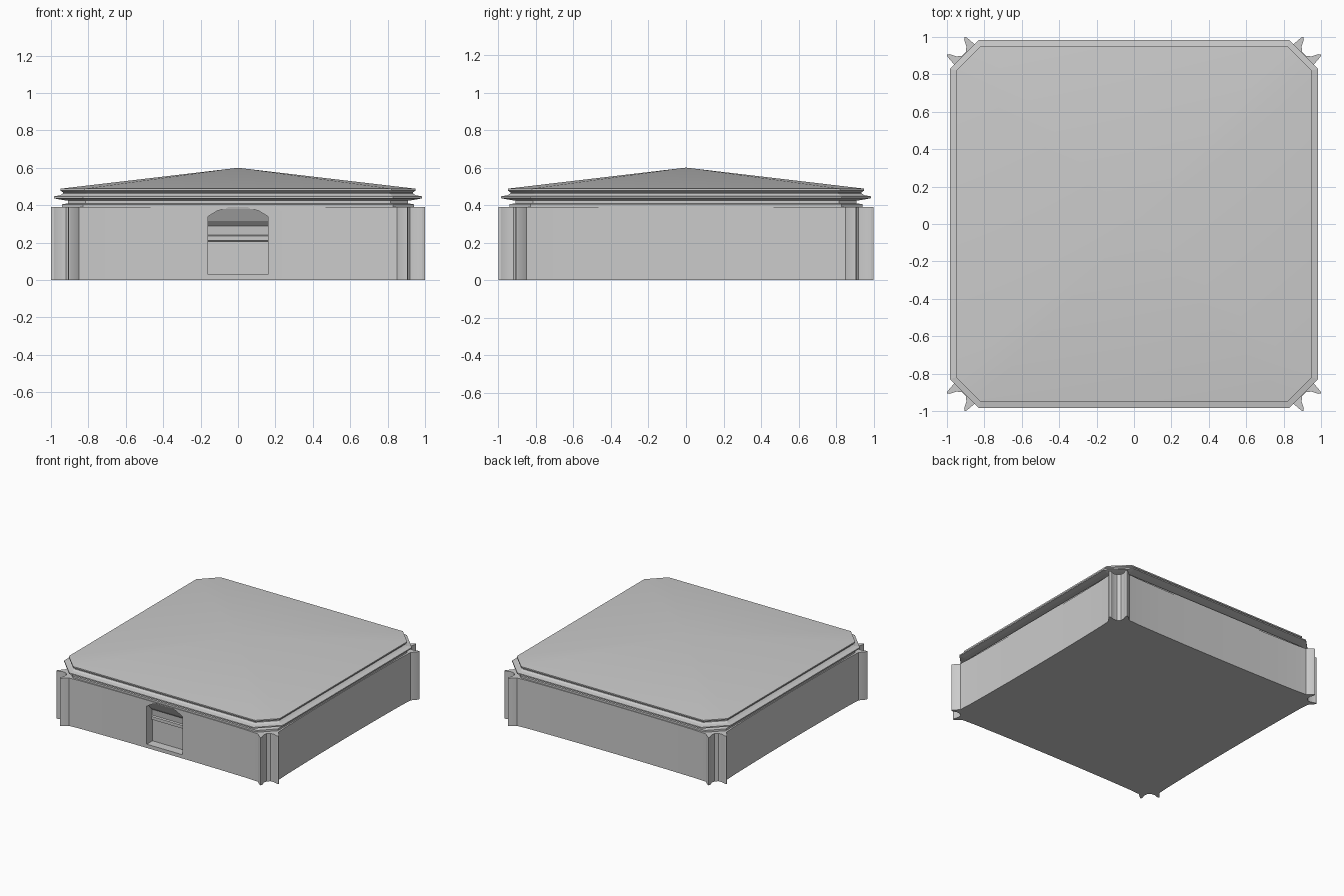
import bpy, bmesh, math

if "Cube" in bpy.data.objects:
    bpy.data.objects.remove(bpy.data.objects["Cube"])


def make_object(name, bm):
    bmesh.ops.recalc_face_normals(bm, faces=bm.faces)
    mesh = bpy.data.meshes.new(name)
    bm.to_mesh(mesh)
    bm.free()
    ob = bpy.data.objects.new(name, mesh)
    bpy.context.collection.objects.link(ob)
    return ob


def prism(name, points, offset):
    """Extrude a closed 3D outline along an offset vector."""
    bm = bmesh.new()
    face = bm.faces.new([bm.verts.new(p) for p in points])
    new = bmesh.ops.extrude_face_region(bm, geom=[face])["geom"]
    bmesh.ops.translate(bm, vec=offset,
                        verts=[v for v in new if isinstance(v, bmesh.types.BMVert)])
    return make_object(name, bm)


def activate(ob):
    bpy.ops.object.select_all(action='DESELECT')
    ob.select_set(True)
    bpy.context.view_layer.objects.active = ob


def smooth(ob, degrees=30):
    activate(ob)
    bpy.ops.object.shade_smooth_by_angle(angle=math.radians(degrees))


def octagon(h, c, z):
    """Square of half size h whose corners are cut at c."""
    return [(h, -c, z), (h, c, z), (c, h, z), (-c, h, z),
            (-h, c, z), (-h, -c, z), (-c, -h, z), (c, -h, z)]


def stack(name, rings, apex=None):
    """Loft octagonal rings, closing the top flat or to an apex."""
    bm = bmesh.new()
    loops = [[bm.verts.new(p) for p in octagon(*r)] for r in rings]
    for a, b in zip(loops, loops[1:]):
        for i in range(8):
            j = (i + 1) % 8
            bm.faces.new((a[i], a[j], b[j], b[i]))
    bm.faces.new(loops[0])
    if apex is None:
        bm.faces.new(loops[-1])
    else:
        tip = bm.verts.new((0, 0, apex))
        for i in range(8):
            bm.faces.new((loops[-1][i], loops[-1][(i + 1) % 8], tip))
    return make_object(name, bm)


# Walls: one slightly hollow side with a forked corner, turned four times
half_side = [(0.0, 0.945), (0.3, 0.946), (0.55, 0.949), (0.75, 0.953), (0.85, 0.959),
             (0.895, 0.998), (0.905, 1.0), (0.908, 0.985), (0.896, 0.95), (0.899, 0.92)]
corner = half_side + [(y, x) for x, y in reversed(half_side)][:-1]
outline = []
for k in range(4):
    ca, sa = [(1, 0), (0, -1), (-1, 0), (0, 1)][k]
    outline += [(x * ca - y * sa, x * sa + y * ca, 0) for x, y in corner]
walls = prism("walls", outline, (0, 0, 0.39))

# Arched doorway cut into the front
arch = [(-0.16, 0.03), (0.16, 0.03), (0.16, 0.34), (0.11, 0.37),
        (0.05, 0.388), (-0.05, 0.388), (-0.11, 0.37), (-0.16, 0.34)]
cutter = prism("doorway_cutter", [(x, -1.1, z) for x, z in arch], (0, 0.23, 0))
cutter.hide_render = True
mod = walls.modifiers.new("doorway", 'BOOLEAN')
mod.operation = 'DIFFERENCE'
mod.solver = 'EXACT'
mod.object = cutter
activate(walls)
bpy.ops.object.modifier_apply(modifier="doorway")
bpy.data.objects.remove(cutter)
smooth(walls)

# Door panel with a ledge and a sloping soffit above
panel = [(-0.86, 0.02), (-0.872, 0.02), (-0.872, 0.205), (-0.887, 0.21),
         (-0.887, 0.235), (-0.875, 0.24), (-0.88, 0.29),
         (-0.905, 0.315), (-0.943, 0.388), (-0.86, 0.388)]
prism("door_panel", [(-0.16, y, z) for y, z in panel], (0.32, 0, 0))

# Cornice layers between walls and roof
stack("cornice", [(0.94, 0.83, 0.38), (0.94, 0.83, 0.405), (0.91, 0.815, 0.41),
                  (0.91, 0.815, 0.424), (0.95, 0.82, 0.43), (0.985, 0.83, 0.437),
                  (0.985, 0.83, 0.447), (0.95, 0.82, 0.453), (0.935, 0.81, 0.463),
                  (0.935, 0.81, 0.472)])

# Low roof rising to a point
roof = stack("roof", [(0.935, 0.81, 0.468), (0.95, 0.82, 0.478), (0.95, 0.82, 0.488)],
             apex=0.60)
smooth(roof)
